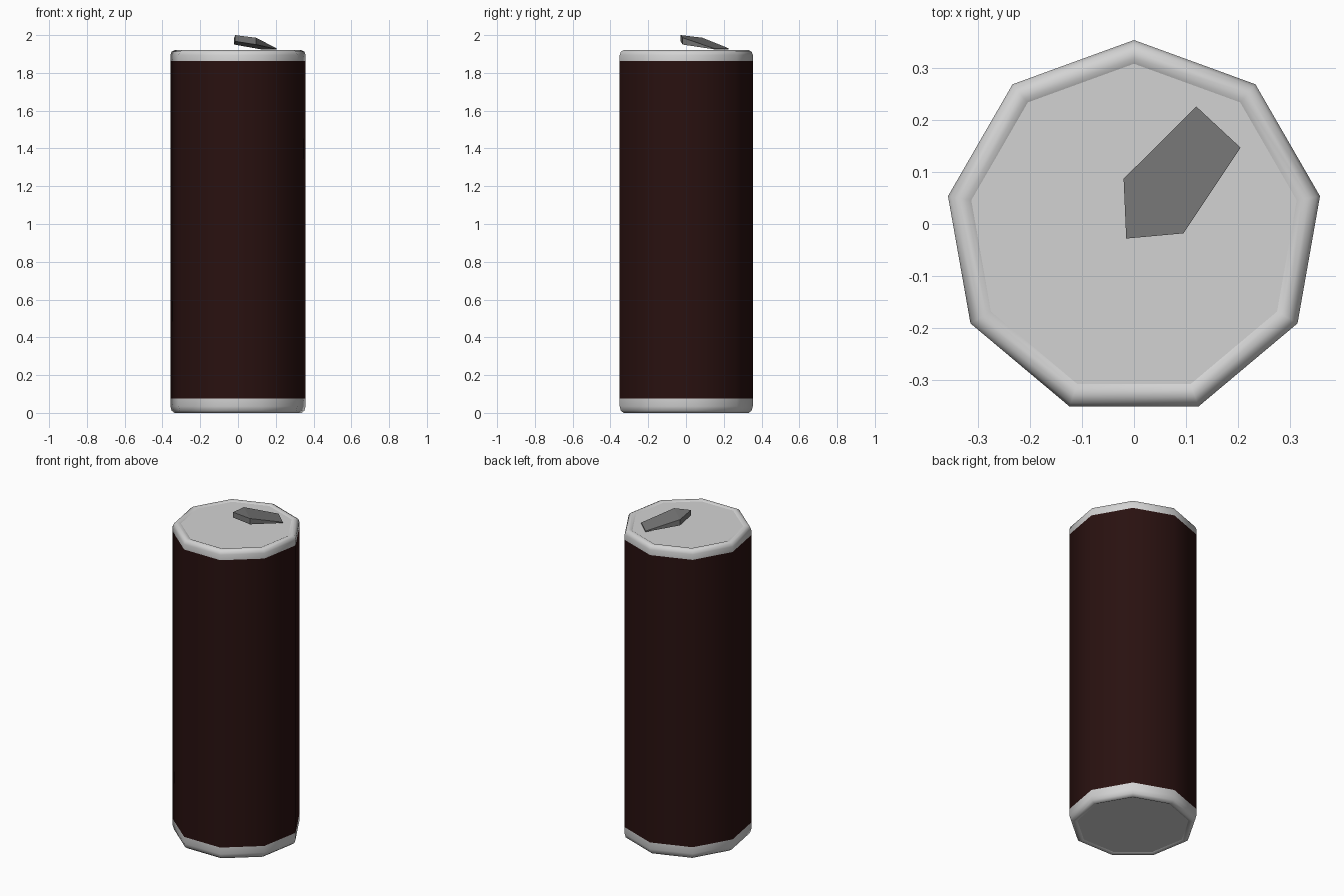
import bpy, bmesh, math

if "Cube" in bpy.data.objects:
    bpy.data.objects.remove(bpy.data.objects["Cube"])

SIDES, RADIUS, CENTRE_Y = 9, 0.3635, -0.0095
HEIGHT = 1.92


def material(name, rgb):
    m = bpy.data.materials.new(name)
    m.diffuse_color = (*rgb, 1)
    m.use_nodes = True
    m.node_tree.nodes["Principled BSDF"].inputs["Base Color"].default_value = m.diffuse_color
    return m


SILVER = material("silver metal", (0.65, 0.65, 0.65))
WRAP = material("dark red wrap", (0.022, 0.0055, 0.005))
GREY = material("dark grey metal", (0.18, 0.18, 0.18))


def finish(name, bm, mat):
    bmesh.ops.recalc_face_normals(bm, faces=bm.faces)
    mesh = bpy.data.meshes.new(name)
    bm.to_mesh(mesh)
    bm.free()
    mesh.materials.append(mat)
    obj = bpy.data.objects.new(name, mesh)
    bpy.context.collection.objects.link(obj)
    return obj


def ring(bm, r, z):
    """Nine-sided ring with one corner pointing to the back."""
    angles = [math.pi / 2 + 2 * math.pi * i / SIDES for i in range(SIDES)]
    return [bm.verts.new((r * math.cos(a), CENTRE_Y + r * math.sin(a), z)) for a in angles]


def lathe(name, profile, mat, cap=False):
    """Smooth nine-sided shell; the last ring may be closed by a flat cap."""
    bm = bmesh.new()
    rings = [ring(bm, r, z) for r, z in profile]
    flip = profile[-1][1] < profile[0][1]
    for a, b in zip(rings, rings[1:]):
        for i in range(SIDES):
            j = (i + 1) % SIDES
            quad = (a[i], a[j], b[j], b[i])
            bm.faces.new(quad[::-1] if flip else quad).smooth = True
    if cap:
        bm.faces.new(rings[-1][::-1] if flip else rings[-1])
    # Open shells are already wound outwards
    mesh = bpy.data.meshes.new(name)
    bm.to_mesh(mesh)
    bm.free()
    mesh.materials.append(mat)
    obj = bpy.data.objects.new(name, mesh)
    bpy.context.collection.objects.link(obj)
    return obj


# Can wall
lathe("can_wall", [(RADIUS, 0.076), (RADIUS, 1.862)], WRAP)

# Rounded rims, each closed by a slightly sunken end plate
lathe("top_rim_and_lid",
      [(RADIUS, 1.862), (RADIUS, 1.895), (0.357, 1.912), (0.342, HEIGHT),
       (0.328, 1.919), (0.318, 1.914)], SILVER, cap=True)
lathe("bottom_rim_and_base",
      [(RADIUS, 0.076), (RADIUS, 0.035), (0.357, 0.012), (0.342, 0.0),
       (0.328, 0.001), (0.318, 0.006)], SILVER, cap=True)

# Raised pull tab: a bent wedge, thick at the lifted end
# Each corner: x, y, upper z, lower z
TAB = {
    "tip": (-0.015, -0.028, 2.0, 1.967),
    "right": (0.095, -0.018, 1.986, 1.95),
    "end_right": (0.205, 0.147, 1.93, 1.925),
    "end_left": (0.12, 0.226, 1.93, 1.925),
    "left": (-0.02, 0.087, 1.986, 1.95),
}
bm = bmesh.new()
upper = [bm.verts.new((x, y, zu)) for x, y, zu, zl in TAB.values()]
lower = [bm.verts.new((x, y, zl)) for x, y, zu, zl in TAB.values()]
for layer in (upper, lower):
    tip, right, end_right, end_left, left = layer
    bm.faces.new((tip, right, left))
    bm.faces.new((right, end_right, end_left, left))
for i in range(5):
    j = (i + 1) % 5
    bm.faces.new((upper[i], upper[j], lower[j], lower[i]))
finish("pull_tab", bm, GREY)
